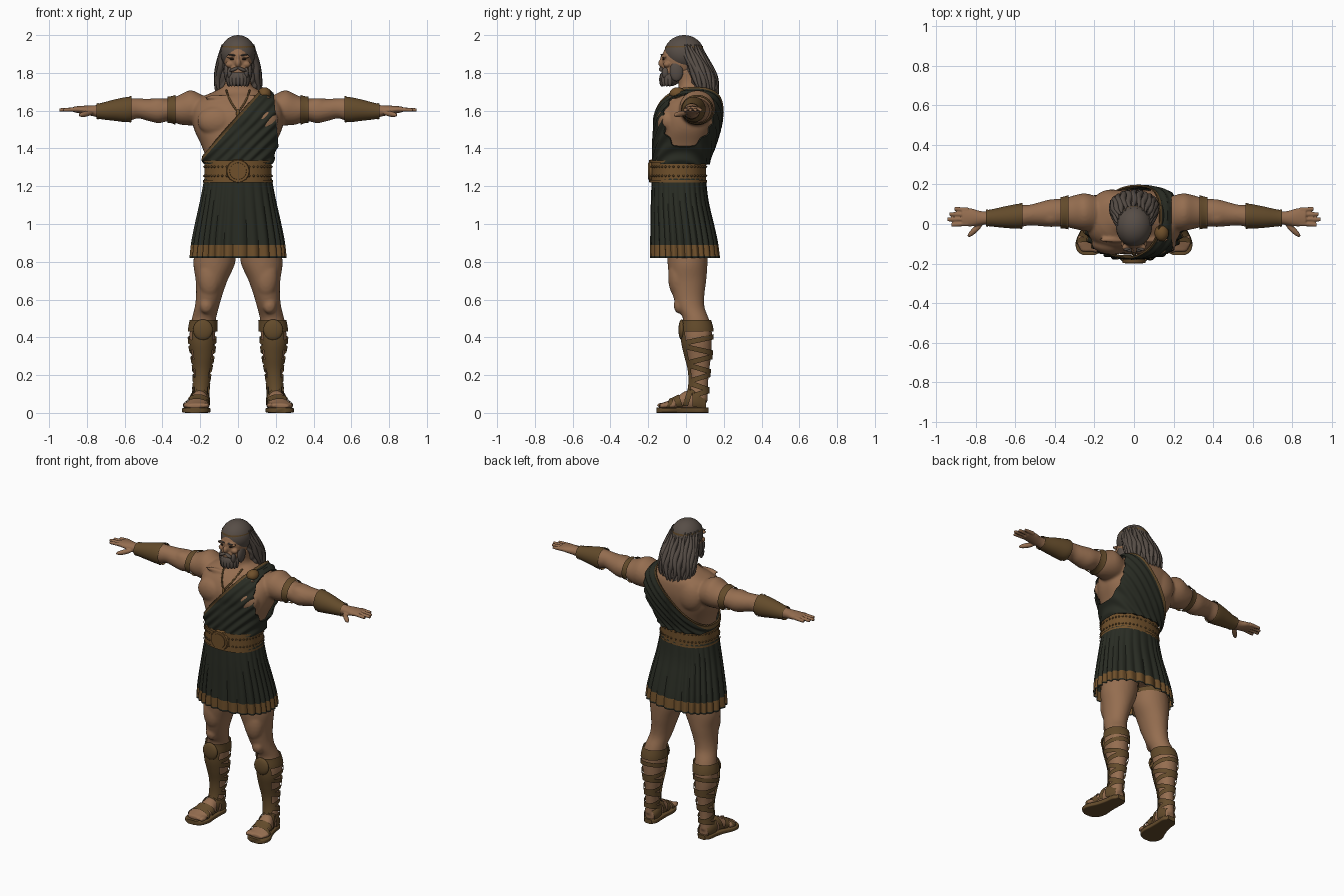
import bpy, bmesh
from math import sin, cos, pi, copysign
from mathutils import Vector, Matrix, Euler

if "Cube" in bpy.data.objects:
    bpy.data.objects.remove(bpy.data.objects["Cube"])


def material(name, *rgb):
    m = bpy.data.materials.new(name)
    m.use_nodes = True
    m.diffuse_color = (*rgb, 1)
    m.node_tree.nodes["Principled BSDF"].inputs["Base Color"].default_value = (*rgb, 1)
    return m


SKIN = material("skin", .3, .155, .08)
CLOTH = material("dark_green_cloth", .022, .025, .017)
LEATHER = material("bronze_leather", .125, .07, .024)
BELT = material("belt_leather", .16, .08, .024)
HAIR = material("grey_brown_hair", .095, .075, .062)
DARK = material("dark_brown", .025, .016, .01)


def at(rows, t):
    """Smoothly interpolate a table of (t, centre a, centre b, radius a, radius b)."""
    i = max(0, min(len(rows) - 2, sum(r[0] <= t for r in rows) - 1))
    a, b = rows[i], rows[i + 1]
    pre, post = rows[max(i - 1, 0)], rows[min(i + 2, len(rows) - 1)]
    h = b[0] - a[0]
    u = max(0, min(1, (t - a[0]) / h))
    out = []
    for k in range(1, 5):
        m0 = (b[k] - pre[k]) / (b[0] - pre[0]) * h
        m1 = (post[k] - a[k]) / (post[0] - a[0]) * h
        out.append(a[k] + u * (m0 + u * (3 * (b[k] - a[k]) - 2 * m0 - m1
                   + u * (2 * (a[k] - b[k]) + m0 + m1))))
    return out


def point(rows, t, ang, axis="z", grow=0, p=2):
    ca, cb, ra, rb = at(rows, t)
    c, s = cos(ang), sin(ang)
    a = ca + (ra + grow) * copysign(abs(c) ** (2 / p), c)
    b = cb + (rb + grow) * copysign(abs(s) ** (2 / p), s)
    return Vector({"x": (t, a, b), "y": (a, t, b), "z": (a, b, t)}[axis])


def sweep(bm, rows, t0, t1, axis="z", grow=0, steps=24, n=36, p=2, tilt=0,
          arc=None, fold=None, caps=False):
    rings = []
    for i in range(steps + 1):
        ring = []
        for j in range(n):
            ang = arc[0] + (arc[1] - arc[0]) * j / (n - 1) if arc else 2 * pi * j / n
            t = t0 + (t1 - t0) * i / steps
            g = grow + (fold(ang, t) if fold else 0)
            ring.append(bm.verts.new(point(rows, t + tilt * sin(ang), ang, axis, g, p)))
        rings.append(ring)
    for lo, hi in zip(rings, rings[1:]):
        for j in range(n - 1 if arc else n):
            k = (j + 1) % n
            bm.faces.new((lo[j], lo[k], hi[k], hi[j]))
    if caps:
        bm.faces.new(rings[0][::-1])
        bm.faces.new(rings[-1])


def ball(bm, c, r, rot=(0, 0, 0), seg=24):
    bmesh.ops.create_uvsphere(bm, u_segments=seg, v_segments=seg // 2, radius=1,
                              matrix=Matrix.LocRotScale(Vector(c), Euler(rot), Vector(r)))


def finish(name, bm, *mats, mirror=False, voxel=0, thick=0):
    if thick:
        bmesh.ops.solidify(bm, geom=bm.faces[:], thickness=thick)
    bmesh.ops.recalc_face_normals(bm, faces=bm.faces[:])
    mesh = bpy.data.meshes.new(name)
    bm.to_mesh(mesh)
    bm.free()
    for m in mats:
        mesh.materials.append(m)
    o = bpy.data.objects.new(name, mesh)
    bpy.context.collection.objects.link(o)
    for other in bpy.context.selected_objects:
        other.select_set(False)
    o.select_set(True)
    bpy.context.view_layer.objects.active = o
    bpy.ops.object.shade_smooth_by_angle(angle=.8)
    if mirror:
        o.modifiers.new("mirror", "MIRROR").use_mirror_merge = False
    if voxel:
        r = o.modifiers.new("blend", "REMESH")
        r.mode, r.voxel_size, r.use_smooth_shade = "VOXEL", voxel, True
        s = o.modifiers.new("soften", "SMOOTH")
        s.factor, s.iterations = .5, 4


def tubes(name, paths, depth, mat, taper=False):
    c = bpy.data.curves.new(name, "CURVE")
    c.dimensions, c.bevel_depth, c.bevel_resolution, c.use_fill_caps = "3D", depth, 2, True
    c.resolution_u = 3
    for path in paths:
        s = c.splines.new("NURBS")
        s.points.add(len(path) - 1)
        for i, (q, co) in enumerate(zip(s.points, path)):
            q.co = (*co, 1)
            q.radius = .25 + .9 * sin(pi * i / (len(path) - 1)) if taper else 1
        s.use_endpoint_u = True
    c.materials.append(mat)
    bpy.context.collection.objects.link(bpy.data.objects.new(name, c))


# Body cross-sections
torso = [(.88, 0, 0, .14, .1), (1, 0, -.02, .185, .13), (1.15, 0, -.03, .17, .125),
         (1.25, 0, -.03, .163, .125), (1.34, 0, -.025, .168, .13), (1.42, 0, -.01, .195, .145),
         (1.5, 0, .005, .232, .155), (1.57, 0, .013, .242, .16), (1.63, 0, .025, .232, .147),
         (1.67, 0, .037, .195, .125), (1.7, 0, .045, .13, .095), (1.73, 0, .03, .075, .07),
         (1.82, 0, .01, .064, .062)]
arm = [(.17, .05, 1.6, .085, .072), (.25, .06, 1.615, .095, .093), (.31, .06, 1.605, .083, .078),
       (.36, .058, 1.605, .07, .06), (.42, .055, 1.6, .07, .066), (.48, .05, 1.605, .06, .058),
       (.53, .045, 1.612, .052, .053), (.58, .04, 1.606, .056, .06), (.65, .035, 1.603, .048, .05),
       (.74, .03, 1.597, .034, .033), (.78, .03, 1.6, .034, .026)]
leg = [(.06, .2, .06, .04, .055), (.14, .195, .07, .038, .046), (.22, .19, .073, .043, .05),
       (.3, .188, .068, .056, .064), (.37, .19, .062, .066, .074), (.44, .187, .06, .068, .076),
       (.5, .18, .052, .064, .068), (.56, .165, .025, .064, .073), (.62, .153, .014, .069, .083),
       (.7, .14, .01, .084, .097), (.8, .125, .008, .111, .106), (.95, .11, .005, .1, .11)]
foot = [(-.14, .225, .035, .045, .014), (-.1, .222, .04, .062, .022), (-.05, .213, .05, .054, .034),
        (0, .205, .065, .046, .052), (.06, .198, .06, .043, .055), (.105, .195, .045, .03, .035)]

bm = bmesh.new()
sweep(bm, torso, .88, 1.82, p=2.5, steps=60, n=64, caps=True)
sweep(bm, arm, .17, .78, "x", steps=40, caps=True)
sweep(bm, leg, .06, .95, steps=50, caps=True)
sweep(bm, foot, -.14, .105, "y", caps=True)
for c, r in [((.11, -.098, 1.545), (.105, .057, .08)), ((.11, .12, 1.58), (.09, .055, .1)),
             ((.1, -.08, 1.67), (.08, .014, .013)), ((.42, .035, 1.615), (.07, .046, .05)),
             ((.15, -.045, .72), (.062, .05, .11)), ((.167, -.035, .57), (.036, .03, .045)),
             ((.215, .08, .42), (.04, .05, .08))]:
    ball(bm, c, r)
for i in range(5):
    ball(bm, (.168 + .027 * i, -.122 + .009 * i, .04), (.017 - .001 * i, .034, .016))
finish("body", bm, SKIN, mirror=True, voxel=.008)

# Hands
palm = [(.74, .03, 1.598, .032, .032), (.78, .03, 1.6, .036, .027), (.82, .033, 1.604, .045, .022),
        (.87, .035, 1.607, .046, .015)]
bm = bmesh.new()
sweep(bm, palm, .74, .87, "x", caps=True)
for y, tip in [(.077, .91), (.05, .935), (.023, .945), (-.004, .925)]:
    finger = [(.84, .035 + (y - .035) * .85, 1.607, .013, .013), (tip, y, 1.604, .01, .009)]
    sweep(bm, finger, .84, tip, "x", n=12, caps=True)
ball(bm, (.805, -.03, 1.583), (.052, .015, .015), (0, .15, -.75))
finish("hands", bm, SKIN, mirror=True, voxel=.004)

# Head and face
bm = bmesh.new()
ball(bm, (0, -.03, 1.87), (.075, .098, .105))
ball(bm, (0, -.07, 1.81), (.058, .06, .075))
ball(bm, (0, -.124, 1.852), (.016, .023, .024))
ball(bm, (0, -.121, 1.872), (.01, .016, .03))
ball(bm, (.03, -.112, 1.889), (.033, .018, .011), (0, .1, -.25))
ball(bm, (.043, -.1, 1.845), (.024, .02, .018))
finish("head", bm, SKIN, mirror=True, voxel=.004)
bm = bmesh.new()
ball(bm, (.03, -.119, 1.873), (.012, .006, .005))
finish("eyes", bm, DARK, mirror=True)

# Beard, moustache and brows
bm = bmesh.new()
ball(bm, (0, -.083, 1.776), (.06, .056, .046))
ball(bm, (.058, -.05, 1.81), (.018, .036, .055))
ball(bm, (.02, -.13, 1.819), (.026, .013, .009), (0, .4, 0))
ball(bm, (.044, -.11, 1.8), (.013, .018, .03))
for i in range(5):
    a = i * .38
    ball(bm, (.05 * sin(a), -.083 - .046 * cos(a), 1.764), (.013, .013, .036))
ball(bm, (.032, -.126, 1.895), (.022, .007, .005), (0, -.12, -.25))
finish("beard", bm, HAIR, mirror=True)

# Long wavy hair
hair = [(1.63, 0, .125, .06, .025), (1.66, 0, .115, .095, .045), (1.7, 0, .1, .115, .062),
        (1.78, 0, .08, .11, .07), (1.87, 0, .04, .095, .066), (1.94, 0, .005, .08, .07)]
bm = bmesh.new()
ball(bm, (0, -.01, 1.905), (.092, .105, .095), seg=40)
sweep(bm, hair, 1.63, 1.94, steps=40, n=72, caps=True,
      fold=lambda a, t: .004 * sin(11 * a + 3 * sin(45 * t)))
finish("hair", bm, HAIR)
locks = []
for i in range(17):
    a = -.45 + (pi + .9) * i / 16
    low = 1.64 + .05 * abs(cos(a)) + .012 * sin(i * 2.4)
    zs = [1.95 + (low - 1.95) * k / 9 for k in range(10)]
    locks.append([point(hair, z, a + .07 * sin(45 * z + 2 * i), grow=.003) for z in zs])
tubes("hair_locks", locks, .015, HAIR, taper=True)
bm = bmesh.new()
band = [(1.9, 0, -.01, .092, .106), (1.97, 0, -.01, .082, .094)]
sweep(bm, band, 1.928, 1.943, steps=3, n=48)
finish("headband", bm, LEATHER, thick=.006)

# Draped tunic, cut along the neckline and the armhole
start, normal = Vector((-.19, 0, 1.36)), Vector((-.75, 0, .66)).normalized()
bm = bmesh.new()
sweep(bm, torso, 1.32, 1.725, p=2.5, steps=64, n=180)
bm.normal_update()
for v in bm.verts:
    d = (v.co - start).dot(normal)
    v.co += v.normal * (.021 + .005 * sin(150 * d + 9 * v.co.z))
for co, no, clear in [(start, normal, True), (Vector((.19, 0, 1.68)), Vector((1, 0, .09)), True),
                      (start - normal * .014, normal, False)]:
    geom = bm.verts[:] + bm.edges[:] + bm.faces[:]
    bmesh.ops.bisect_plane(bm, geom=geom, plane_co=co, plane_no=no, clear_outer=clear)
for f in bm.faces:
    f.material_index = int((f.calc_center_median() - start).dot(normal) > -.014)
finish("tunic", bm, CLOTH, LEATHER, thick=.008)
bm = bmesh.new()
ball(bm, (.14, -.045, 1.69), (.036, .042, .034))
finish("shoulder_clasp", bm, BELT)

# Pleated skirt with a trimmed hem
skirt = [(.8, 0, -.004, .252, .178), (.9, 0, -.01, .243, .173), (1, 0, -.02, .225, .163),
         (1.12, 0, -.033, .2, .15), (1.24, 0, -.038, .178, .142)]
bm = bmesh.new()
sweep(bm, skirt, .82, 1.24, p=2.3, steps=42, n=240,
      fold=lambda a, t: (1.32 - t) * .017 * (abs(sin(14 * a + sin(3 * a))) * 2 - 1))
for f in bm.faces:
    z = f.calc_center_median().z
    f.material_index = 1 if .83 < z < .89 else 0
finish("skirt", bm, CLOTH, BELT, thick=.008)
bm = bmesh.new()
sweep(bm, leg, .85, .95, grow=.008, steps=6)
finish("undergarment", bm, LEATHER, mirror=True, thick=.006)

# Belt with rims, studs and a round buckle
waist = [(1.2, 0, -.04, .178, .146), (1.36, 0, -.04, .178, .146)]
bm = bmesh.new()
sweep(bm, waist, 1.22, 1.337, p=2.3, steps=6, n=72)
for z in (1.22, 1.325):
    sweep(bm, waist, z, z + .012, p=2.3, steps=2, n=72, grow=.006)
finish("belt", bm, BELT, thick=.01)
bm = bmesh.new()
for z in (1.255, 1.303):
    for i in range(44):
        ball(bm, point(waist, z, 2 * pi * i / 44, p=2.3, grow=.001), (.006,) * 3, seg=8)
finish("belt_studs", bm, LEATHER)
bm = bmesh.new()
for r, d in [(.064, .024), (.05, .032)]:
    bmesh.ops.create_cone(bm, cap_ends=True, segments=40, radius1=r, radius2=r - .006, depth=d,
                          matrix=Matrix.Translation((0, -.185, 1.28)) @ Matrix.Rotation(pi / 2, 4, "X"))
finish("buckle", bm, BELT)

# Bracers and upper arm bands
bm = bmesh.new()
sweep(bm, arm, .565, .75, "x", grow=.007, steps=14)
for x, w in [(.565, .01), (.738, .012), (.332, .04)]:
    sweep(bm, arm, x, x + w, "x", grow=.01, steps=4)
finish("bracers", bm, LEATHER, mirror=True, thick=.008)

# Greaves with shin plate, round knee guard and crossed straps
bm = bmesh.new()
sweep(bm, leg, .43, .492, grow=.01, steps=6)
sweep(bm, leg, .1, .47, grow=.013, arc=(-pi * .74, -pi * .26))
for i, z in enumerate((.385, .335, .28, .235, .185, .14, .1)):
    sweep(bm, leg, z - .014, z + .014, grow=.009, steps=4, tilt=.018 * (-1) ** i)
finish("greaves", bm, LEATHER, mirror=True, thick=.009)
bm = bmesh.new()
ball(bm, (.186, -.022, .44), (.052, .018, .055))
finish("knee_guards", bm, LEATHER, mirror=True)

# Sandals
sole = [(-.157, .228, .014, .03, .014), (-.14, .226, .014, .06, .014), (-.09, .221, .014, .074, .014),
        (-.02, .208, .014, .058, .014), (.04, .2, .014, .05, .014), (.09, .196, .014, .046, .014),
        (.118, .194, .014, .025, .014)]
bm = bmesh.new()
sweep(bm, sole, -.157, .118, "y", p=6, steps=30, caps=True)
finish("sandal_soles", bm, LEATHER, mirror=True)
bm = bmesh.new()
for y0, y1, tilt in [(.035, .105, 0), (-.01, .02, .02), (-.055, -.025, -.015), (-.1, -.075, .01)]:
    sweep(bm, foot, y0, y1, "y", grow=.008, steps=6, tilt=tilt, arc=(-.5, pi + .5))
finish("sandal_straps", bm, LEATHER, mirror=True, thick=.008)

# Necklace resting on the chest
def chest(x, z):
    _, cy, rx, ry = at(torso, z)
    return (x, cy - ry * (1 - (abs(x) / rx) ** 2.5) ** .4 - .008, z)


tubes("necklace", [[chest(s * x, z) for x, z in
                    [(.062, 1.71), (.055, 1.68), (.035, 1.64), (.015, 1.61), (0, 1.595)]]
                   for s in (-1, 1)], .005, LEATHER)
bm = bmesh.new()
ball(bm, chest(0, 1.585), (.01, .008, .022))
finish("pendant", bm, BELT)
